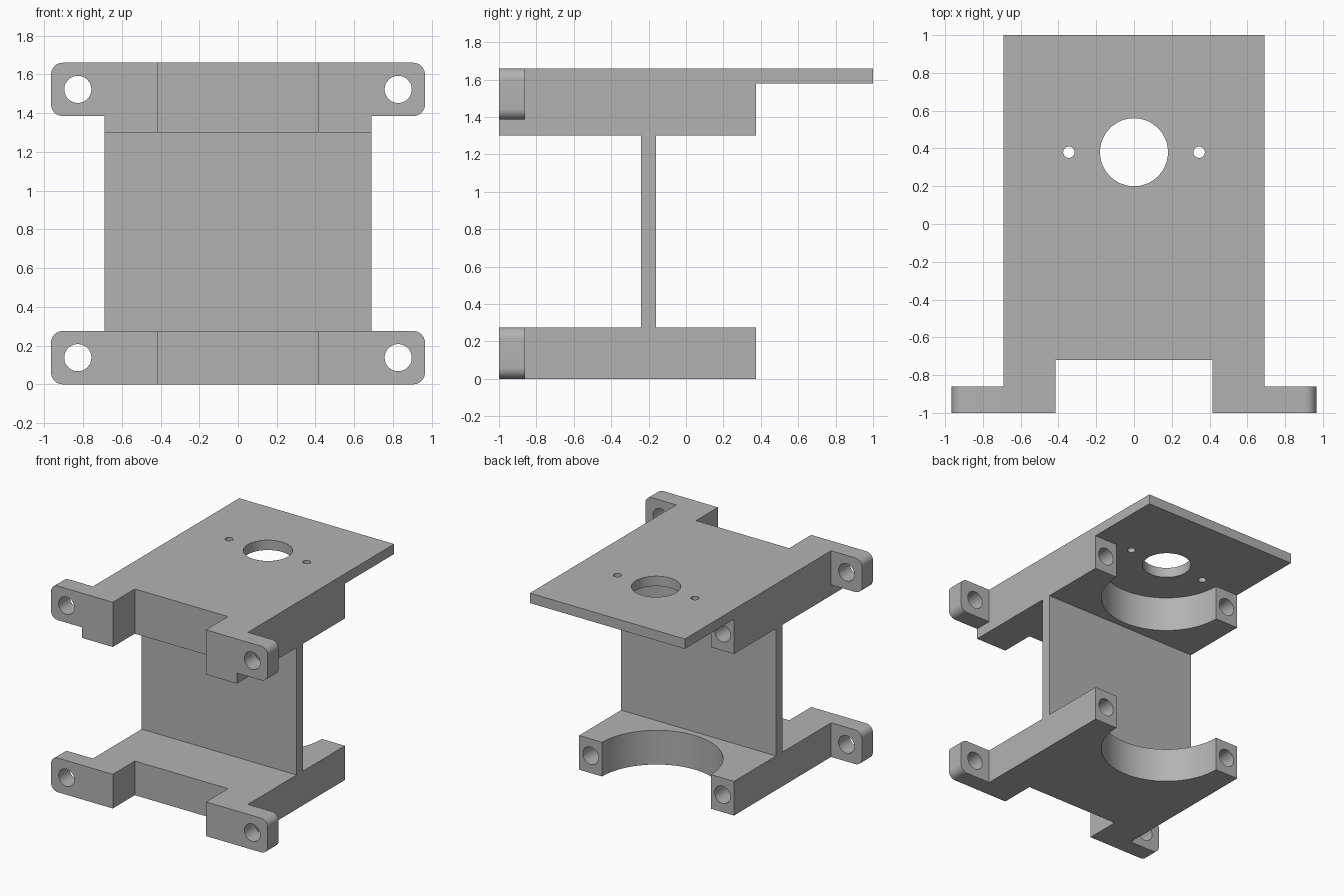
import bpy, bmesh
from math import sin, cos, pi
from mathutils import Vector

cube = bpy.data.objects.get("Cube")
if cube:
    bpy.data.objects.remove(cube, do_unlink=True)

grey = bpy.data.materials.new("plain grey")
grey.use_nodes = True
COLOUR = (0.45, 0.45, 0.45, 1)
grey.diffuse_color = COLOUR
grey.node_tree.nodes["Principled BSDF"].inputs["Base Color"].default_value = COLOUR

# Main dimensions
HALF_W, BACK, RING_R = 0.69, 0.375, 0.485
NOTCH_X, NOTCH_Y = 0.415, -0.72
LUG_X, LUG_Y, LUG_H, ROUND = 0.965, -0.86, 0.275, 0.06
TOP, PLATE_Z, UPPER_Z = 1.66, 1.58, 1.30


def arc(cx, cy, r, a0, a1, n):
    return [(cx + r * cos(a0 + (a1 - a0) * i / n),
             cy + r * sin(a0 + (a1 - a0) * i / n)) for i in range(n + 1)]


def prism(name, outline, lo, hi, axis="z"):
    """Extrude a 2D outline along z (xy outline) or y (xz outline)."""
    bm = bmesh.new()
    place = (lambda u, v, w: (u, v, w)) if axis == "z" else (lambda u, v, w: (u, w, v))
    face = bm.faces.new([bm.verts.new(place(u, v, lo)) for u, v in outline])
    grown = bmesh.ops.extrude_face_region(bm, geom=[face])
    step = Vector(place(0, 0, hi - lo))
    bmesh.ops.translate(bm, vec=step,
                        verts=[g for g in grown["geom"] if isinstance(g, bmesh.types.BMVert)])
    bmesh.ops.recalc_face_normals(bm, faces=bm.faces)
    mesh = bpy.data.meshes.new(name)
    bm.to_mesh(mesh)
    bm.free()
    mesh.materials.append(grey)
    obj = bpy.data.objects.new(name, mesh)
    bpy.context.collection.objects.link(obj)
    return obj


def hole(x, c, r, lo, hi, axis):
    return prism("hole_cutter", arc(x, c, r, 0, 2 * pi, 48)[:-1], lo, hi, axis)


def combine(obj, other, operation):
    """Apply a boolean and drop the helper."""
    other.hide_render = True
    mod = obj.modifiers.new("combine", "BOOLEAN")
    mod.operation, mod.object, mod.solver = operation, other, "EXACT"
    bpy.context.view_layer.objects.active = obj
    bpy.ops.object.modifier_apply(modifier=mod.name)
    bpy.data.objects.remove(other, do_unlink=True)


def notched(back_edge):
    """Outline with the front notch, closed by the given back edge."""
    return [(-HALF_W, -1), (-NOTCH_X, -1), (-NOTCH_X, NOTCH_Y),
            (NOTCH_X, NOTCH_Y), (NOTCH_X, -1), (HALF_W, -1)] + back_edge


def flange(name, z0, z1, lug_z):
    """Block with a half-round seat, two front lugs and two blind rear holes."""
    seat = arc(0, BACK, RING_R, 0, -pi, 48)
    body = prism(name, notched([(HALF_W, BACK)] + seat + [(-HALF_W, BACK)]), z0, z1)
    return body


def add_lugs(body, z):
    x1, r, z1 = LUG_X - ROUND, ROUND, z + LUG_H
    for side in (-1, 1):
        shape = ([(0.6, z)] + arc(x1, z + r, r, -pi / 2, 0, 10)
                 + arc(x1, z1 - r, r, 0, pi / 2, 10) + [(0.6, z1)])
        combine(body, prism("lug", [(side * u, v) for u, v in shape], -1, LUG_Y, "y"), "UNION")
        combine(body, hole(side * 0.827, z + LUG_H / 2, 0.07, -1.1, LUG_Y + 0.001, "y"), "DIFFERENCE")


def add_rear_holes(body, z):
    for side in (-1, 1):
        combine(body, hole(side * 0.587, z, 0.07, BACK - 0.3, BACK + 0.1, "y"), "DIFFERENCE")


# Lower mount
lower = flange("lower_mount", 0, LUG_H, 0)
add_lugs(lower, 0)
add_rear_holes(lower, 0.14)

# Upper mount with the long top plate
upper = flange("upper_mount", UPPER_Z, PLATE_Z, TOP - LUG_H)
plate = prism("top_plate", notched([(HALF_W, 1), (-HALF_W, 1)]), PLATE_Z, TOP)
combine(upper, plate, "UNION")
add_lugs(upper, TOP - LUG_H)
add_rear_holes(upper, 1.44)

# Shaft hole and two screw holes through the plate
for x, r in ((0, 0.18), (-0.345, 0.03), (0.345, 0.03)):
    combine(upper, hole(x, 0.38, r, PLATE_Z - 0.05, TOP + 0.1, "z"), "DIFFERENCE")

# Upright web joining the two mounts
web = prism("web", [(-HALF_W, -0.24), (HALF_W, -0.24), (HALF_W, -0.16), (-HALF_W, -0.16)],
            LUG_H, UPPER_Z)

for obj in (lower, upper, web):
    bpy.ops.object.select_all(action="DESELECT")
    obj.select_set(True)
    bpy.context.view_layer.objects.active = obj
    bpy.ops.object.shade_smooth_by_angle()
